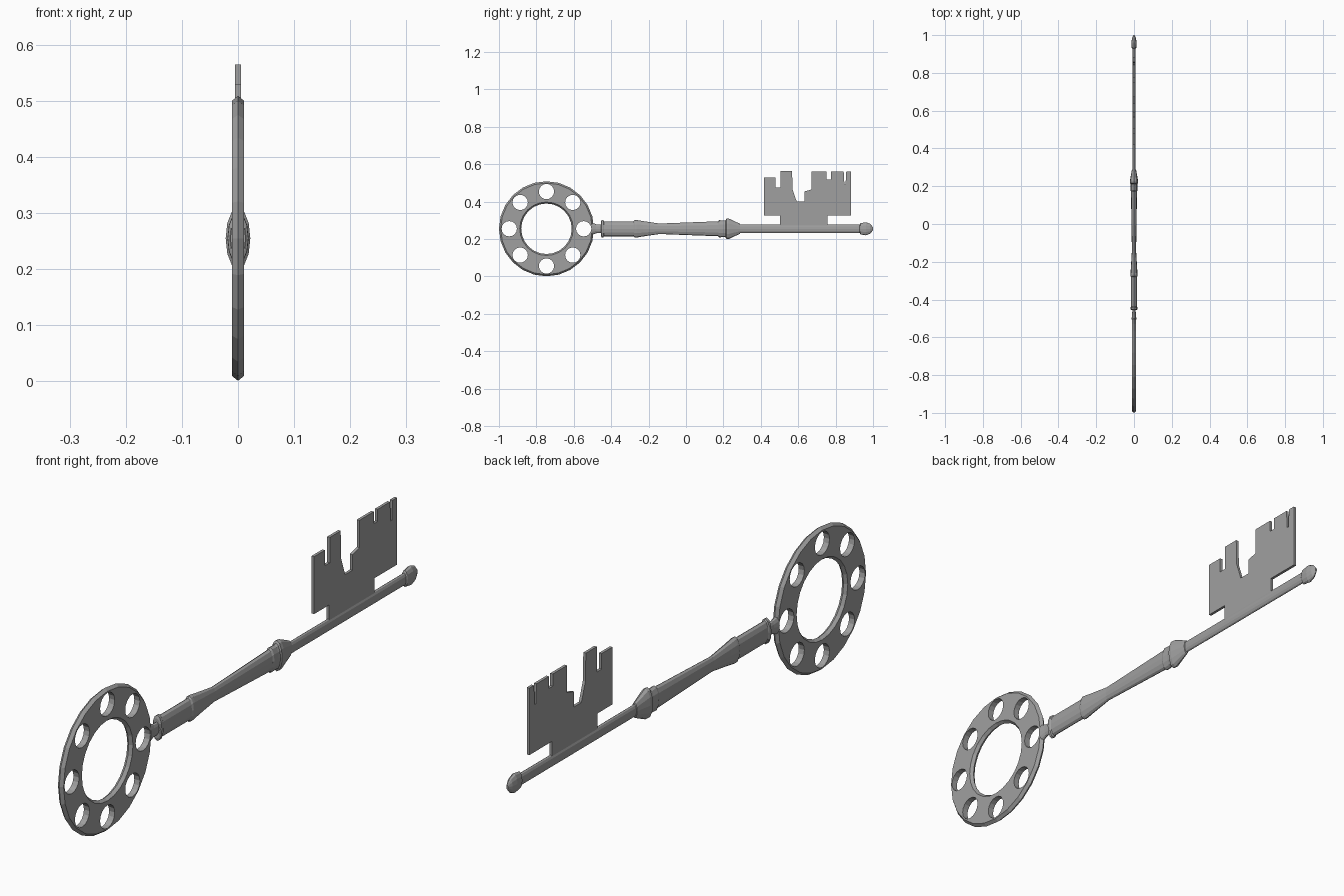
import bpy, bmesh, math
from mathutils import Matrix, Vector

if "Cube" in bpy.data.objects:
    bpy.data.objects.remove(bpy.data.objects["Cube"])

AXIS_Z = 0.255
RING_Y = -0.746
THICK = 0.011

metal = bpy.data.materials.new("grey metal")
metal.use_nodes = True
GREY = (0.35, 0.35, 0.35, 1)
metal.diffuse_color = GREY
metal.node_tree.nodes["Principled BSDF"].inputs["Base Color"].default_value = GREY


def make(name, bm):
    bmesh.ops.recalc_face_normals(bm, faces=bm.faces)
    mesh = bpy.data.meshes.new(name)
    bm.to_mesh(mesh)
    bm.free()
    mesh.materials.append(metal)
    obj = bpy.data.objects.new(name, mesh)
    bpy.context.collection.objects.link(obj)
    return obj


def bridge(bm, a, b):
    n = len(a)
    for i in range(n):
        j = (i + 1) % n
        bm.faces.new((a[i], a[j], b[j], b[i]))


def turned(name, profile, sides=12, squash=0.4):
    """Flattened lathe along y from (y, radius) pairs."""
    bm = bmesh.new()
    loops = []
    for y, r in profile:
        angles = [math.tau * i / sides for i in range(sides)]
        loops.append([bm.verts.new((squash * r * math.sin(a), y, AXIS_Z + r * math.cos(a)))
                      for a in angles])
    for a, b in zip(loops, loops[1:]):
        bridge(bm, a, b)
    bm.faces.new(loops[0])
    bm.faces.new(loops[-1])
    return make(name, bm)


# Bow: ring with ridged inner and outer rims
section = [(0.135, 0), (0.143, THICK), (0.245, THICK),
           (0.254, 0), (0.245, -THICK), (0.143, -THICK)]
bm = bmesh.new()
loops = []
for i in range(24):
    a = math.tau * i / 24
    loops.append([bm.verts.new((x, RING_Y + r * math.cos(a), AXIS_Z + r * math.sin(a)))
                  for r, x in section])
for i in range(24):
    bridge(bm, loops[i], loops[(i + 1) % 24])
bow = make("bow_ring", bm)

# Round holes cut through the bow
bm = bmesh.new()
for i in range(8):
    a = math.tau * i / 8
    place = Matrix.Translation((0, RING_Y + 0.199 * math.cos(a), AXIS_Z + 0.199 * math.sin(a)))
    bmesh.ops.create_cone(bm, cap_ends=True, segments=16, radius1=0.041, radius2=0.041,
                          depth=0.1, matrix=place @ Matrix.Rotation(math.pi / 2, 4, "Y"))
cutter = make("hole_cutter", bm)
cutter.hide_render = True
cut = bow.modifiers.new("holes", "BOOLEAN")
cut.object = cutter
cut.operation = "DIFFERENCE"
cut.solver = "EXACT"
bpy.context.view_layer.objects.active = bow
bpy.ops.object.modifier_apply(modifier="holes")
bpy.data.objects.remove(cutter)

# Neck, grip and collar
turned("neck", [(-0.505, 0.034), (-0.48, 0.024), (-0.445, 0.022)])
turned("grip", [(-0.455, 0.036), (-0.452, 0.046), (-0.442, 0.046), (-0.438, 0.04),
                (-0.28, 0.04), (-0.274, 0.047), (-0.264, 0.047), (-0.23, 0.041),
                (-0.142, 0.028), (0.174, 0.04)])
turned("collar", [(0.172, 0.04), (0.178, 0.046), (0.203, 0.044), (0.212, 0.046),
                  (0.216, 0.055), (0.228, 0.055), (0.288, 0.027), (0.29, 0.02)])

# Thin stem and pointed tip
turned("stem", [(0.28, 0.022), (0.935, 0.022)])
turned("tip", [(0.928, 0.022), (0.932, 0.03), (0.962, 0.035), (0.985, 0.026), (1.0, 0.008)])

# Notched bit plate
outline = [(0.503, 0.25), (0.503, 0.327), (0.418, 0.327), (0.418, 0.53), (0.479, 0.53),
           (0.479, 0.475), (0.506, 0.475), (0.506, 0.565), (0.567, 0.565), (0.57, 0.465),
           (0.592, 0.4), (0.634, 0.4), (0.634, 0.455), (0.672, 0.465), (0.672, 0.562),
           (0.752, 0.562), (0.752, 0.519), (0.774, 0.519), (0.774, 0.562), (0.843, 0.562),
           (0.847, 0.493), (0.853, 0.493), (0.857, 0.562), (0.883, 0.562), (0.883, 0.325),
           (0.757, 0.325), (0.757, 0.25)]
bm = bmesh.new()
face = bm.faces.new([bm.verts.new((-0.005, y, z)) for y, z in outline])
new = bmesh.ops.extrude_face_region(bm, geom=[face], use_keep_orig=True)["geom"]
bmesh.ops.translate(bm, vec=Vector((0.01, 0, 0)),
                    verts=[v for v in new if isinstance(v, bmesh.types.BMVert)])
make("bit_plate", bm)
